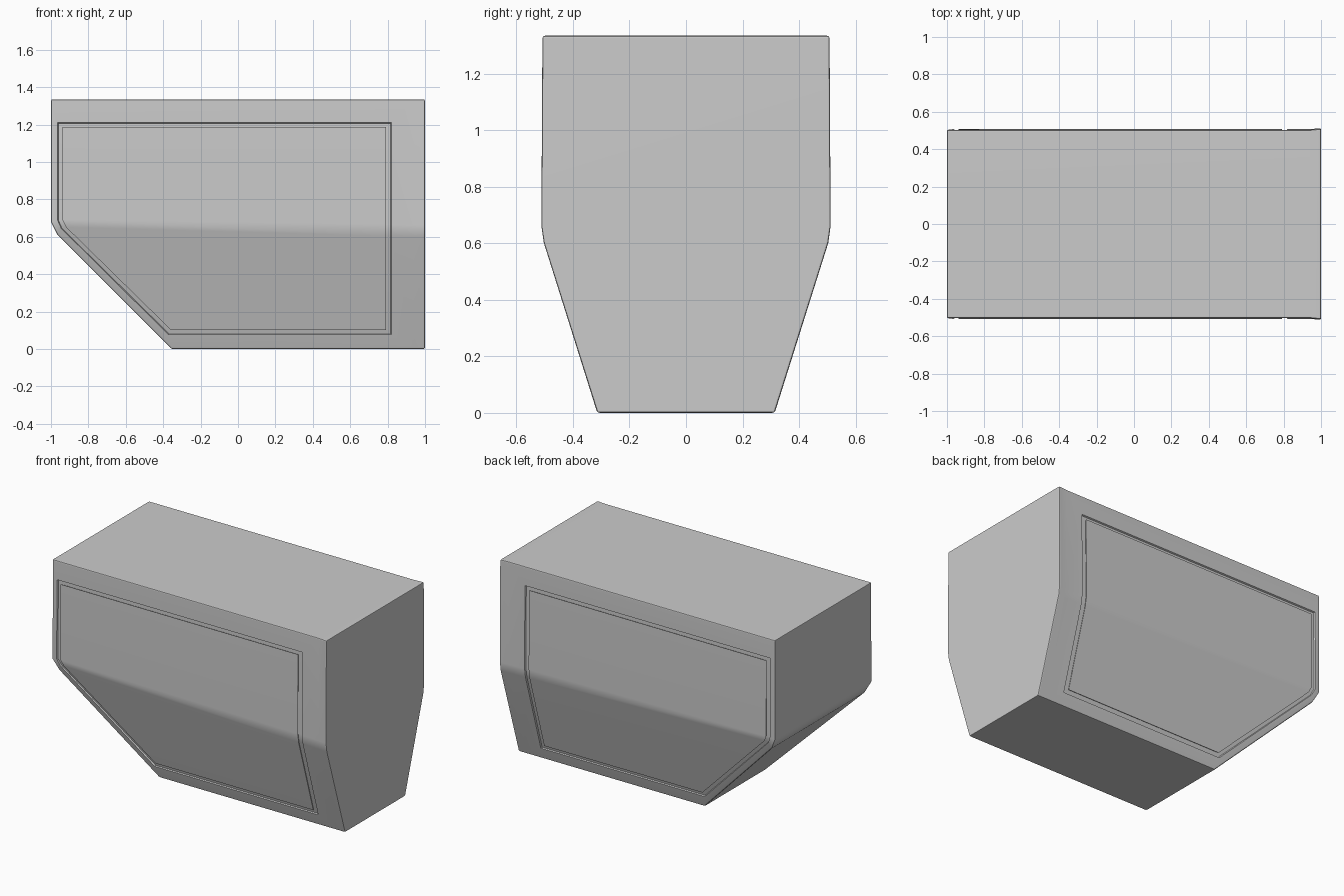
import bpy, bmesh, math

if "Cube" in bpy.data.objects:
    bpy.data.objects.remove(bpy.data.objects["Cube"])


def half_width(x, z):
    """Half width of the body: nearly upright above the crease, tapering below it."""
    zc = 0.66 - 0.03 * x
    flare = 0.006 if x > 0.97 else 0.0
    if z > zc:
        return 0.507 + flare - 0.004 * (z - zc) / (1.335 - zc)
    return 0.314 + (0.193 + flare) * z / zc


# Side outlines (x, z): top left, crease left x2, bottom left,
# bottom right, crease right x2, top right
body = [(-1, 1.335), (-1, .68), (-.965, .61), (-.355, 0),
        (.94, 0), (.94, .602), (.94, .662), (.94, 1.335)]
outer = [(-.965, 1.21), (-.965, .69), (-.945, .645), (-.372, .077),
         (.82, .077), (.82, .605), (.82, .665), (.82, 1.21)]
inner = [(-.938, 1.187), (-.938, .69), (-.920, .652), (-.360, .103),
         (.79, .103), (.79, .606), (.79, .666), (.79, 1.187)]
end = [(1, z) for x, z in body[4:]]


def shrink(ring, d):
    """Move a panel outline inward by roughly d."""
    cx, cz = 0.0, 0.65
    return [(x - math.copysign(d, x - cx),
             z - (math.copysign(d, z - cz) if abs(z - cz) > 0.1 else 0)) for x, z in ring]


bm = bmesh.new()


def ring_verts(ring, side, depth=0.0):
    return [bm.verts.new((x, side * (half_width(x, z) - depth), z)) for x, z in ring]


# Both sides: frame, flat-bottomed groove, flush panel, flared end strip
rims = []
for side in (-1, 1):
    rings = [ring_verts(body, side), ring_verts(outer, side),
             ring_verts(shrink(outer, .004), side, .009),
             ring_verts(shrink(inner, -.004), side, .009),
             ring_verts(inner, side)]
    for a, b in zip(rings, rings[1:]):
        for i in range(8):
            j = (i + 1) % 8
            bm.faces.new((a[i], a[j], b[j], b[i]))
    p = rings[-1]
    bm.faces.new((p[0], p[1], p[6], p[7]))
    bm.faces.new((p[1], p[2], p[5], p[6]))
    bm.faces.new((p[2], p[3], p[4], p[5]))
    b, e = rings[0], ring_verts(end, side)
    for i in range(3):
        bm.faces.new((b[4 + i], e[i], e[i + 1], b[5 + i]))
    rims.append(b[:5] + e + [b[7]])

# Skin joining the two sides: ends, slope, top and bottom
for i in range(len(rims[0])):
    j = (i + 1) % len(rims[0])
    bm.faces.new((rims[0][i], rims[0][j], rims[1][j], rims[1][i]))
bmesh.ops.recalc_face_normals(bm, faces=bm.faces)

# Small rounding on the outer edges
rim = set(rims[0] + rims[1])
sharp = [e for e in bm.edges if set(e.verts) <= rim
         and e.calc_face_angle(0) > math.radians(40)]
bmesh.ops.bevel(bm, geom=sharp, offset=.009, segments=2, profile=.5,
                affect='EDGES', clamp_overlap=True)

mesh = bpy.data.meshes.new("tapered_housing")
bm.to_mesh(mesh)
bm.free()
obj = bpy.data.objects.new("tapered_housing", mesh)
bpy.context.collection.objects.link(obj)
bpy.context.view_layer.objects.active = obj
obj.select_set(True)
bpy.ops.object.shade_smooth_by_angle(angle=math.radians(30))
weighted = obj.modifiers.new("weighted_normals", 'WEIGHTED_NORMAL')
weighted.keep_sharp = True
